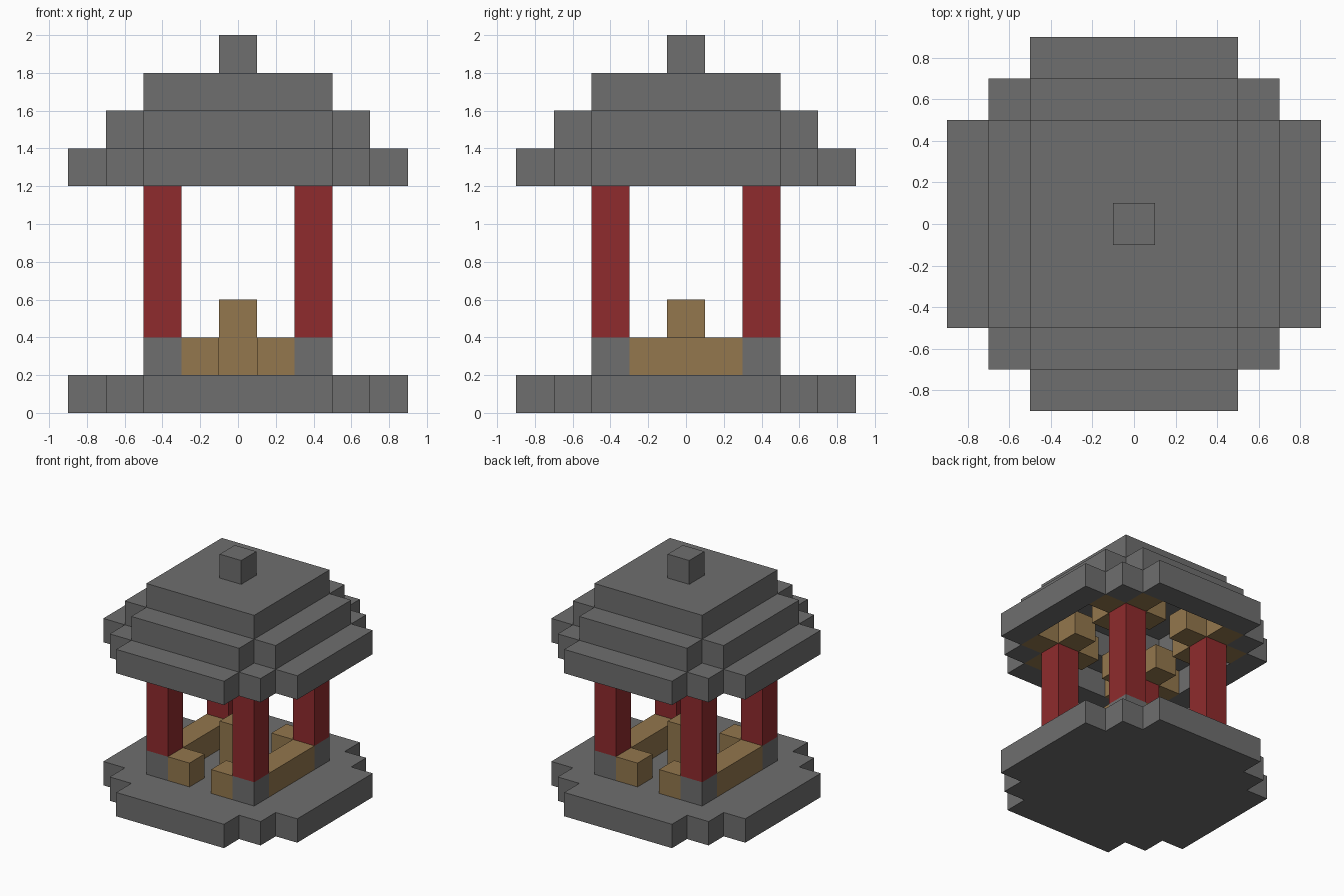
import bpy
import bmesh
from mathutils import Matrix, Vector

if "Cube" in bpy.data.objects:
    bpy.data.objects.remove(bpy.data.objects["Cube"], do_unlink=True)


def material(name, rgb):
    mat = bpy.data.materials.new(name)
    mat.use_nodes = True
    mat.diffuse_color = (*rgb, 1)
    bsdf = mat.node_tree.nodes["Principled BSDF"]
    bsdf.inputs["Base Color"].default_value = (*rgb, 1)
    bsdf.inputs["Roughness"].default_value = 0.9
    return mat


STONE = material("grey_stone", (0.156, 0.156, 0.156))
RED = material("red_paint", (0.275, 0.024, 0.026))
WOOD = material("tan_wood", (0.292, 0.184, 0.074))


def finish(name, bm, mat):
    bmesh.ops.recalc_face_normals(bm, faces=bm.faces)
    mesh = bpy.data.meshes.new(name)
    bm.to_mesh(mesh)
    bm.free()
    mesh.materials.append(mat)
    obj = bpy.data.objects.new(name, mesh)
    bpy.context.collection.objects.link(obj)
    return obj


def boxes(name, mat, z0, z1, rects, turns=1):
    """Boxes given as (centre x, centre y, width, depth), repeated around z."""
    bm = bmesh.new()
    for turn in range(turns):
        spin = Matrix.Rotation(turn * 6.283185307 / turns, 4, "Z")
        for x, y, w, d in rects:
            place = Matrix.Translation((x, y, (z0 + z1) / 2))
            size = Matrix.Diagonal((w, d, z1 - z0, 1))
            bmesh.ops.create_cube(bm, size=1, matrix=spin @ place @ size)
    return finish(name, bm, mat)


def stepped_slab(name, mat, z0, z1, quarter):
    """Extrude an outline whose quarter is repeated four times around z."""
    bm = bmesh.new()
    verts = []
    for turn in range(4):
        spin = Matrix.Rotation(turn * 6.283185307 / 4, 3, "Z")
        verts += [bm.verts.new(spin @ Vector((x, y, z0))) for x, y in quarter]
    face = bm.faces.new(verts)
    top = bmesh.ops.extrude_face_region(bm, geom=[face])["geom"]
    moved = [v for v in top if isinstance(v, bmesh.types.BMVert)]
    bmesh.ops.translate(bm, verts=moved, vec=(0, 0, z1 - z0))
    return finish(name, bm, mat)


# Stone floor with stepped corners
stepped_slab("base", STONE, 0, 0.2,
             [(0.9, 0.5), (0.7, 0.5), (0.7, 0.7), (0.5, 0.7), (0.5, 0.9)])

# Posts on stone feet, each with a cross-shaped bracket under the roof
for side, sx in (("left", 1), ("right", -1)):
    for end, sy in (("front", -1), ("back", 1)):
        x, y = 0.4 * sx, 0.4 * sy
        boxes(f"{end}_{side}_post_foot", STONE, 0.2, 0.4, [(x, y, 0.2, 0.2)])
        boxes(f"{end}_{side}_post", RED, 0.4, 1.2, [(x, y, 0.2, 0.2)])
        boxes(f"{end}_{side}_bracket", WOOD, 1.2, 1.4,
              [(x, y, 0.6, 0.2), (x, y + 0.2, 0.2, 0.2), (x, y - 0.2, 0.2, 0.2)])
        # Short seats beside the entrances
        boxes(f"{end}_{side}_short_seat", WOOD, 0.2, 0.4, [(0.2 * sx, y, 0.2, 0.2)])
    boxes(f"{side}_bench", WOOD, 0.2, 0.4, [(0.4 * sx, 0, 0.2, 0.6)])

# Pedestal in the middle
boxes("pedestal", WOOD, 0.2, 0.6, [(0, 0, 0.2, 0.2)])

# Hollow stepped roof: two open rings, a closed top and a finial
boxes("lower_roof_ring", STONE, 1.2, 1.4,
      [(0.8, 0, 0.2, 1.0), (0.6, 0.6, 0.2, 0.2)], turns=4)
boxes("middle_roof_ring", STONE, 1.4, 1.6,
      [(0.6, 0, 0.2, 1.0), (0.4, 0.4, 0.2, 0.2)], turns=4)
boxes("roof_top", STONE, 1.6, 1.8, [(0, 0, 1.0, 1.0)])
boxes("finial", STONE, 1.8, 2.0, [(0, 0, 0.2, 0.2)])
